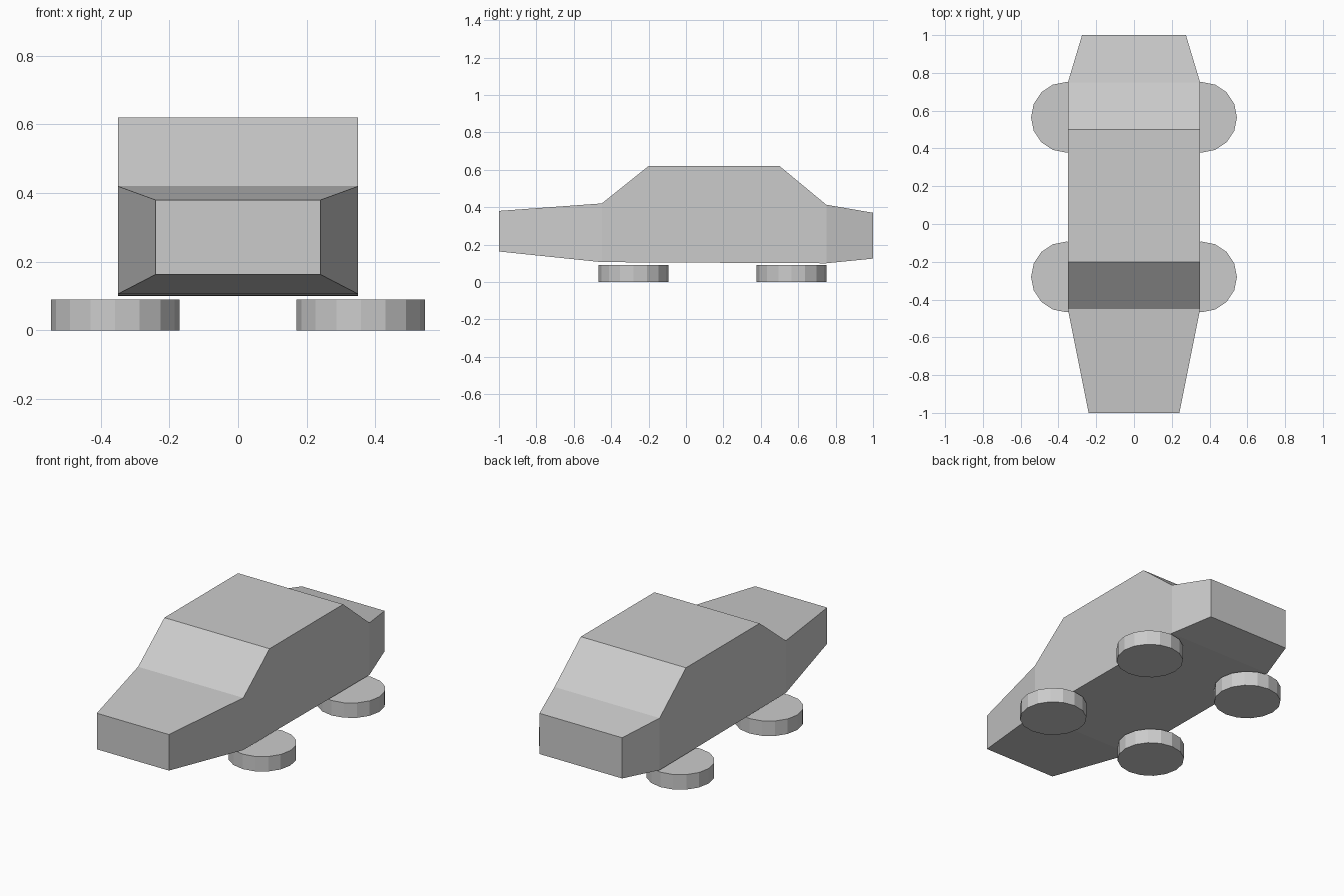
import bpy
import bmesh

if "Cube" in bpy.data.objects:
    bpy.data.objects.remove(bpy.data.objects["Cube"])

# Body stations front to back: y, half width, bottom z, top z
STATIONS = [
    (-1.00, 0.24, 0.163, 0.38),
    (-0.45, 0.35, 0.106, 0.42),
    (-0.20, 0.35, 0.105, 0.62),
    (0.50, 0.35, 0.101, 0.62),
    (0.75, 0.35, 0.10, 0.413),
    (1.00, 0.275, 0.125, 0.37),
]


def make_object(name, bm):
    bmesh.ops.recalc_face_normals(bm, faces=bm.faces[:])
    mesh = bpy.data.meshes.new(name)
    bm.to_mesh(mesh)
    bm.free()
    obj = bpy.data.objects.new(name, mesh)
    bpy.context.collection.objects.link(obj)
    return obj


# Car body: rectangular sections lofted along y
bm = bmesh.new()
rings = [[bm.verts.new(p) for p in ((-w, y, lo), (w, y, lo), (w, y, hi), (-w, y, hi))]
         for y, w, lo, hi in STATIONS]
for a, b in zip(rings, rings[1:]):
    for i in range(4):
        j = (i + 1) % 4
        bm.faces.new((a[i], a[j], b[j], b[i]))
bm.faces.new(rings[0])
bm.faces.new(rings[-1])
make_object("car_body", bm)

# Four flat-lying wheels under the body
for end, y in (("front", -0.28), ("rear", 0.565)):
    for side, x in (("left", -0.358), ("right", 0.358)):
        bm = bmesh.new()
        bmesh.ops.create_cone(bm, cap_ends=True, segments=16,
                              radius1=0.187, radius2=0.187, depth=0.09)
        wheel = make_object(f"{end}_{side}_wheel", bm)
        wheel.location = (x, y, 0.045)
